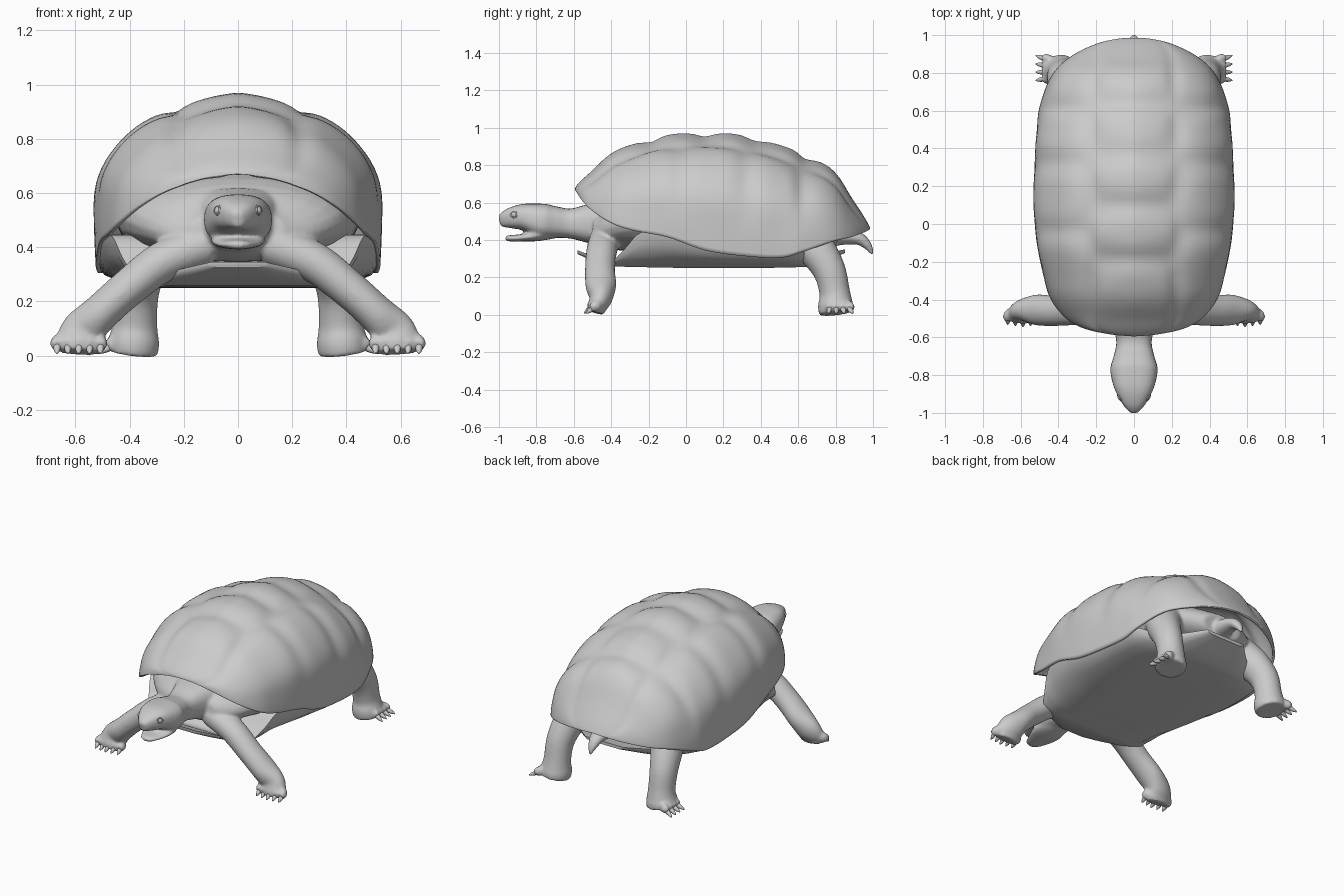
import bpy, bmesh, math
from mathutils import Vector

if "Cube" in bpy.data.objects:
    bpy.data.objects.remove(bpy.data.objects["Cube"])

grey = bpy.data.materials.new("stone_grey")
grey.diffuse_color = (0.6, 0.6, 0.6, 1)
grey.use_nodes = True
grey.node_tree.nodes["Principled BSDF"].inputs["Base Color"].default_value = grey.diffuse_color


def spline(rows, steps):
    """Smoothly resample rows of numbers (Catmull-Rom)."""
    out = []
    for i in range(len(rows) - 1):
        a, b, c, d = (rows[max(i - 1, 0)], rows[i], rows[i + 1],
                      rows[min(i + 2, len(rows) - 1)])
        for k in range(steps):
            t = k / steps
            out.append([0.5 * (2 * q + (r - p) * t + (2 * p - 5 * q + 4 * r - s) * t * t
                               + (3 * q - p - 3 * r + s) * t ** 3)
                        for p, q, r, s in zip(a, b, c, d)])
    return out + [list(rows[-1])]


def finish(name, bm, angle=40):
    bmesh.ops.recalc_face_normals(bm, faces=bm.faces[:])
    me = bpy.data.meshes.new(name)
    bm.to_mesh(me)
    bm.free()
    ob = bpy.data.objects.new(name, me)
    bpy.context.collection.objects.link(ob)
    me.materials.append(grey)
    bpy.ops.object.select_all(action='DESELECT')
    ob.select_set(True)
    bpy.context.view_layer.objects.active = ob
    bpy.ops.object.shade_smooth_by_angle(angle=math.radians(angle))
    return ob


def loft(bm, rings, closed=True):
    """Skin a row of rings; closed rings also get end caps."""
    vs = [[bm.verts.new(p) for p in r] for r in rings]
    n = len(rings[0])
    for a, b in zip(vs, vs[1:]):
        for i in range(n if closed else n - 1):
            j = (i + 1) % n
            bm.faces.new((a[i], a[j], b[j], b[i]))
    if closed:
        bm.faces.new(vs[0])
        bm.faces.new(vs[-1][::-1])


def tube(bm, rows, ref, square=1.0, steps=5, n=24):
    """Tapered limb: rows are x, y, z, radius along ref, radius across."""
    pts = spline(rows, steps)
    ref, rings = Vector(ref), []
    for i, p in enumerate(pts):
        t = (Vector(pts[min(i + 1, len(pts) - 1)][:3]) - Vector(pts[max(i - 1, 0)][:3])).normalized()
        a = (ref - t * ref.dot(t)).normalized()
        b = t.cross(a)
        ring = []
        for k in range(n):
            c, s = math.cos(2 * math.pi * k / n), math.sin(2 * math.pi * k / n)
            ring.append(Vector(p[:3]) + a * p[3] * math.copysign(abs(c) ** square, c)
                        + b * p[4] * math.copysign(abs(s) ** square, s))
        rings.append(ring)
    loft(bm, rings)


# --- carapace: rows are y, half width, crown height, rim height
SHELL = [(-.595, 0, .67, .67), (-.585, .12, .69, .655), (-.555, .26, .72, .61), (-.5, .36, .765, .555),
         (-.4, .44, .85, .49), (-.28, .478, .90, .45), (-.1, .512, .95, .415), (.1, .525, .96, .345),
         (.3, .522, .95, .315), (.5, .512, .895, .305), (.62, .5, .85, .335), (.78, .44, .765, .39),
         (.88, .345, .625, .415), (.95, .21, .525, .44), (.98, .09, .475, .455), (.985, 0, .46, .46)]
# cross-section from rim to crown: share of half width, share of height
ARCH = spline([(1, 0), (1.01, .22), (.985, .47), (.85, .67), (.66, .82), (.42, .91), (.2, .97), (0, 1)], 5)
# scute centres: y, distance from the spine
SCUTES = [(-.33, 0), (-.04, 0), (.24, 0), (.5, 0), (.78, 0),
          (-.22, .5), (.15, .5), (.5, .5), (.74, .5)]
bm = bmesh.new()
rings, heights = [], []
N = len(ARCH) - 1
for y, w, top, rim in spline(SHELL, 7):
    w, ring = max(w, 0.0), []
    mid = min(1, max(0, 1.45 - abs(y - .18) / .5))      # boxy middle, sloping ends
    for k in range(2 * N + 1):
        i = min(k, 2 * N - k)
        a = math.pi / 2 * i / N
        u = mid * ARCH[i][0] + (1 - mid) * max(math.cos(a), 0) ** 1.1
        h = mid * ARCH[i][1] + (1 - mid) * math.sin(a) ** 1.1
        ring.append(((w if k < N else -w) * u, y, rim + (top - rim) * h))
        heights.append(h)
    rings.append(ring)
loft(bm, rings, closed=False)
bm.normal_update()
moves = []
for v, h in zip(bm.verts, heights):
    # raised plates divided by soft grooves, fading out towards the rim
    q = abs(v.co.x) + (1 - h) * .3
    d = sorted(math.hypot(v.co.y - sy, (q - sq) * 1.05) for sy, sq in SCUTES)
    rise = min((d[1] - d[0]) / .18, 1)
    rise = rise * (2 - rise)
    fade = min(1, max(0, (h - .2) * 2.5)) * max(0, min(1, (v.co.y + .6) / .25, (.98 - v.co.y) / .25))
    n = v.normal if v.normal.dot(v.co - Vector((0, .15, .35))) > 0 else -v.normal
    moves.append((v, n * (.03 * rise - .016) * fade))
for v, m in moves:
    v.co += m
bmesh.ops.remove_doubles(bm, verts=bm.verts[:], dist=.0005)
inner = [v for v in bm.verts if not v.is_boundary]
for _ in range(4):
    bmesh.ops.smooth_vert(bm, verts=inner, factor=.5, use_axis_x=True, use_axis_y=True, use_axis_z=True)
shell = finish("carapace", bm, 60)
mod = shell.modifiers.new("thickness", 'SOLIDIFY')
mod.thickness, mod.offset = .015, -1

# --- plastron and bridge: rows are y, bottom half width, bottom z, top half width, top z
PLASTRON = [(-.58, .09, .325, .10, .345), (-.5, .2, .29, .23, .315), (-.41, .31, .262, .36, .285),
            (-.33, .34, .257, .42, .35), (-.24, .36, .255, .465, .44), (-.1, .36, .252, .504, .43),
            (.1, .36, .25, .517, .36), (.3, .36, .25, .515, .33), (.5, .35, .252, .505, .32),
            (.6, .32, .255, .485, .345), (.68, .27, .265, .33, .32), (.85, .12, .33, .14, .35)]
bm = bmesh.new()
rings = []
for y, wb, zb, wt, zt in spline(PLASTRON, 5):
    half = [(wb * .5, zb), (wb * .9, zb), (wb + (wt - wb) * .5, zb + (zt - zb) * .3),
            (wb + (wt - wb) * .88, zb + (zt - zb) * .65), (wt, zt), (wt * .5, zt)]
    rings.append([(x, y, z) for x, z in half] + [(-x, y, z) for x, z in half[::-1]])
loft(bm, rings)
finish("plastron", bm, 45)

# --- skin: torso, neck, head, tail and legs fused into one surface
X, Y = (1, 0, 0), (0, 1, 0)
bm = bmesh.new()
tube(bm, [(0, -.5, .465, .17, .08), (0, -.42, .46, .31, .115), (0, -.25, .5, .42, .17), (0, .1, .5, .45, .18),
          (0, .5, .49, .43, .16), (0, .7, .46, .32, .11), (0, .82, .43, .14, .07)], X)
tube(bm, [(0, -.4, .49, .17, .13), (0, -.52, .488, .12, .105), (0, -.62, .488, .094, .08),
          (0, -.7, .495, .108, .085), (0, -.77, .502, .126, .093), (0, -.86, .522, .108, .073),
          (0, -.93, .518, .075, .058), (0, -.975, .508, .043, .042), (0, -.998, .503, .018, .028)], X, .78)
tube(bm, [(0, -.72, .45, .08, .045), (0, -.8, .425, .1, .032), (0, -.88, .412, .08, .02),
          (0, -.94, .409, .052, .017), (0, -.966, .41, .025, .012)], X)
tube(bm, [(0, .72, .42, .09, .06), (0, .86, .42, .06, .045), (0, .93, .405, .045, .034),
          (0, .975, .365, .028, .022), (0, .998, .32, .007, .007)], X)
claws = []
for m in (-1, 1):
    # front leg sweeps outward, widest at the elbow
    tube(bm, [(m * .12, -.43, .41, .085, .08), (m * .28, -.45, .345, .082, .075), (m * .41, -.46, .245, .08, .07),
              (m * .51, -.455, .155, .082, .07), (m * .572, -.455, .092, .062, .08),
              (m * .585, -.475, .045, .052, .088), (m * .588, -.485, .012, .045, .08)], Y)
    # hind leg stands like a column
    tube(bm, [(m * .28, .62, .44, .12, .12), (m * .345, .69, .36, .105, .1), (m * .375, .765, .24, .088, .085),
              (m * .38, .795, .12, .082, .082), (m * .385, .80, .05, .095, .095),
              (m * .39, .805, .008, .092, .092)], Y)
    for i in range(5):
        x = .508 + .040 * i
        y = -.522 + .006 * abs(i - 2)
        tube(bm, [(m * (.56 + .015 * i), -.46, .065, .03, .03), (m * x, y + .03, .05, .024, .03),
                  (m * x, y, .036, .021, .023)], X, n=12)
        claws.append(((m * x, y + .008, .032), (m * x, y - .022, .008)))
    for i in range(4):
        y = .768 + .036 * i
        tube(bm, [(m * .39, .79 + .01 * i, .055, .03, .03), (m * .455, y, .045, .023, .03),
                  (m * .482, y, .033, .019, .021)], Y, n=12)
        claws.append(((m * .476, y, .03), (m * .52, y + .008 * (i - 1), .008)))
skin = finish("skin", bm)
mod = skin.modifiers.new("fuse", 'REMESH')
mod.mode, mod.voxel_size, mod.use_smooth_shade = 'VOXEL', .009, True
mod = skin.modifiers.new("soften", 'SMOOTH')
mod.factor, mod.iterations = .5, 6

# --- claws
bm = bmesh.new()
for a, b in claws:
    a, b = Vector(a), Vector(b)
    tube(bm, [(*a, .015, .015), (*a.lerp(b, .55), .011, .011), (*b, .003, .003)],
         (0, 0, 1), steps=3, n=10)
finish("claws", bm)

# --- eyes with lids
for m, side in ((-1, "left"), (1, "right")):
    bm = bmesh.new()
    bmesh.ops.create_uvsphere(bm, u_segments=16, v_segments=10, radius=.017)
    bmesh.ops.translate(bm, verts=bm.verts[:], vec=(m * .07, -.916, .535))
    finish(side + "_eye", bm)
    bm = bmesh.new()
    out = Vector((m * .85, -.5, .15)).normalized()
    a = out.cross(Vector((0, 0, 1))).normalized()
    b = out.cross(a)
    rings = []
    for k in range(21):
        d = a * math.cos(k * math.pi / 10) + b * math.sin(k * math.pi / 10) * .8
        rings.append([Vector((m * .071, -.918, .535)) + out * (.004 + .006 * math.sin(j * math.pi / 4))
                      + d * (.02 + .006 * math.cos(j * math.pi / 4)) for j in range(8)])
    loft(bm, rings)
    finish(side + "_eyelid", bm)
